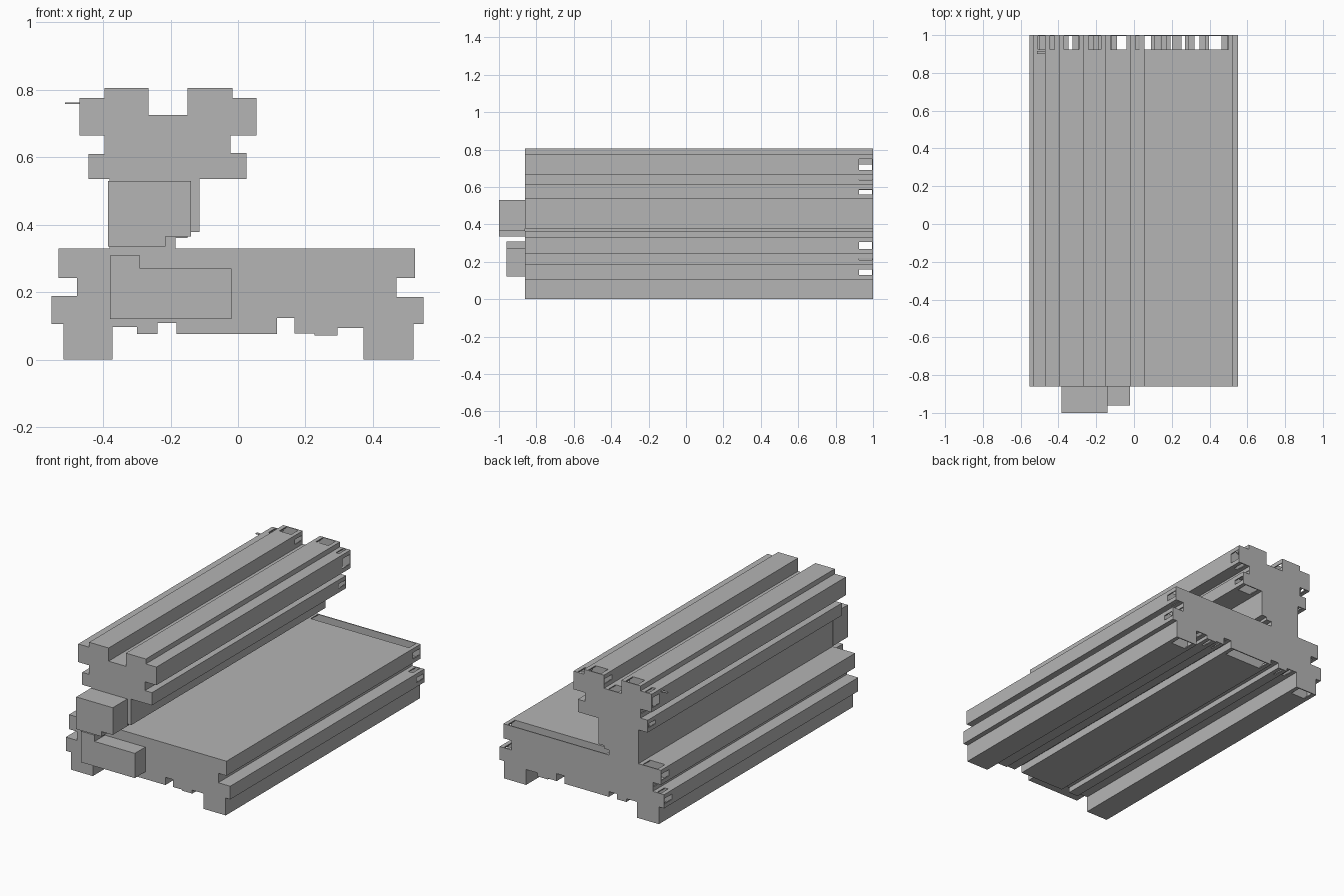
import bpy
import bmesh
from mathutils import Matrix, Vector

old = bpy.data.objects.get("Cube")
if old:
    bpy.data.objects.remove(old, do_unlink=True)

grey = bpy.data.materials.new("plain grey")
grey.use_nodes = True
colour = (0.46, 0.46, 0.46, 1)
grey.diffuse_color = colour
grey.node_tree.nodes["Principled BSDF"].inputs["Base Color"].default_value = colour


def stepped_outline(start, corners):
    """Walk across, then up or down, to each corner in turn (thousandths)."""
    points, height = [], start
    for x, z in corners:
        points += [(x / 1000, height / 1000), (x / 1000, z / 1000)]
        height = z
    return points


def finish(bm, name):
    bmesh.ops.recalc_face_normals(bm, faces=bm.faces[:])
    mesh = bpy.data.meshes.new(name)
    bm.to_mesh(mesh)
    bm.free()
    mesh.materials.append(grey)
    obj = bpy.data.objects.new(name, mesh)
    bpy.context.collection.objects.link(obj)
    return obj


def extrude_outline(name, outline, front, back):
    bm = bmesh.new()
    face = bm.faces.new([bm.verts.new((x, front, z)) for x, z in outline])
    result = bmesh.ops.extrude_face_region(bm, geom=[face], use_keep_orig=True)
    moved = [v for v in result["geom"] if isinstance(v, bmesh.types.BMVert)]
    bmesh.ops.translate(bm, verts=moved, vec=(0, back - front, 0))
    return finish(bm, name)


def add_box(bm, centre, size):
    matrix = Matrix.Translation(centre) @ Matrix.Diagonal((*size, 1))
    bmesh.ops.create_cube(bm, size=1, matrix=matrix)


# Stepped cross-section: head, neck, broad bed and two feet
outline = stepped_outline(805, [
    (-16, 775), (55, 665), (-22, 612), (25, 535), (-114, 378), (-150, 360),
    (-185, 330), (525, 242), (470, 185), (550, 105), (520, 0), (372, 93),
    (295, 72), (227, 78), (167, 123), (115, 76), (-183, 108), (-238, 76),
    (-300, 96), (-372, 0), (-518, 105), (-553, 188), (-478, 242), (-532, 330),
    (-381, 535), (-443, 610), (-396, 665), (-470, 775), (-396, 805),
    (-266, 725), (-150, 805)])
FRONT, GAP, CAP, BACK = -0.86, 0.925, 0.994, 1.0
extrude_outline("long_body", outline, FRONT, GAP)
extrude_outline("rear_cap", outline, CAP, BACK)

# Thin tabs at the corners and walls on the tall sides join cap and body
bm = bmesh.new()
THICK = 0.006
for i, point in enumerate(outline):
    a, b = Vector(point), Vector(outline[(i + 1) % len(outline)])
    length = (b - a).length
    along = (b - a).normalized()
    inward = Vector((along.y, -along.x))
    upright = abs(along.y) > 0.5
    walled = upright and (length > 0.15 or min(a.y, b.y) < 0.01)
    span = length if walled else min(0.025, length)
    for end, way in ((a, 1), (b, -1)):
        mid = end + along * way * span / 2 + inward * THICK / 2
        size = (THICK, CAP - GAP, span) if upright else (span, CAP - GAP, THICK)
        add_box(bm, (mid.x, (GAP + CAP) / 2, mid.y), size)
        if walled:
            break
finish(bm, "rear_tabs")

# Two blocks standing out from the front
upper = stepped_outline(335, [(-215, 365), (-140, 530), (-385, 335)])
extrude_outline("upper_front_block", upper, -1, FRONT)
lower = stepped_outline(120, [(-20, 270), (-290, 308), (-380, 120)])
extrude_outline("lower_front_block", lower, -0.96, FRONT)

# Small flat pin near the rear of the head
bm = bmesh.new()
add_box(bm, (-0.49, 0.907, 0.76), (0.045, 0.016, 0.004))
finish(bm, "side_pin")
